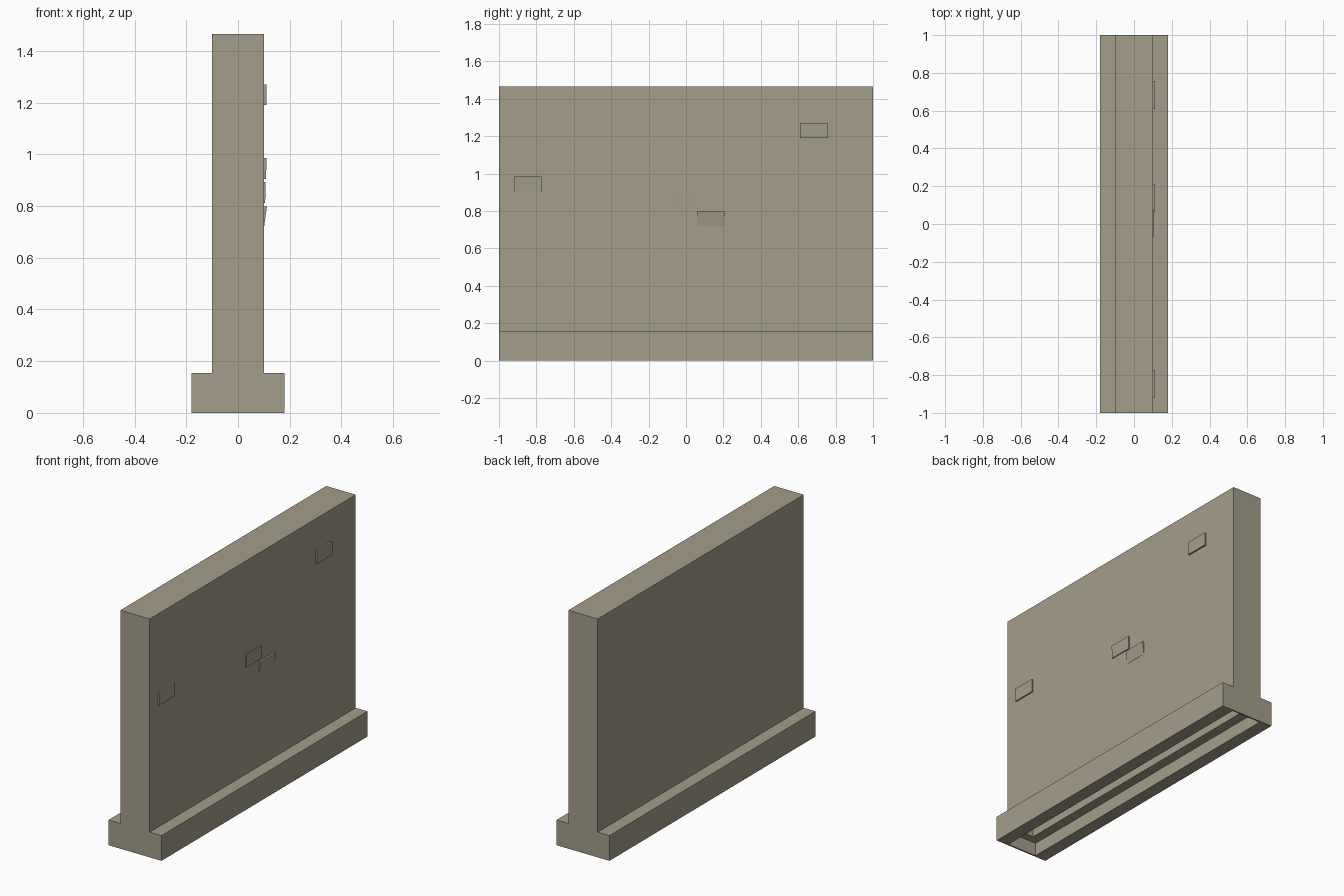
import bpy
import bmesh

cube = bpy.data.objects.get("Cube")
if cube:
    bpy.data.objects.remove(cube, do_unlink=True)

# Single concrete colour
concrete = bpy.data.materials.new("warm_grey_concrete")
concrete.use_nodes = True
COLOR = (0.37, 0.34, 0.25, 1)
concrete.diffuse_color = COLOR
concrete.node_tree.nodes["Principled BSDF"].inputs["Base Color"].default_value = COLOR


def extrude_profile(name, profile, y0, y1):
    """Closed x-z profile swept along y."""
    bm = bmesh.new()
    face = bm.faces.new([bm.verts.new((x, y0, z)) for x, z in profile])
    swept = bmesh.ops.extrude_face_region(bm, geom=[face])
    verts = [v for v in swept["geom"] if isinstance(v, bmesh.types.BMVert)]
    bmesh.ops.translate(bm, verts=verts, vec=(0, y1 - y0, 0))
    bmesh.ops.recalc_face_normals(bm, faces=bm.faces)
    mesh = bpy.data.meshes.new(name)
    bm.to_mesh(mesh)
    bm.free()
    mesh.materials.append(concrete)
    obj = bpy.data.objects.new(name, mesh)
    bpy.context.collection.objects.link(obj)
    return obj


def mirrored(half):
    return half + [(-x, z) for x, z in reversed(half)]


# Wall slab standing on a wider footing
BASE, WALL, STEP, TOP = 0.18, 0.1, 0.155, 1.465
barrier = extrude_profile("barrier_wall", mirrored(
    [(BASE, 0), (BASE, STEP), (WALL, STEP), (WALL, TOP)]), -1, 1)

# Stepped channel under the footing, closed by thin ends
channels = [("wide_channel", WALL, -0.02, 0.08, 0.99),
            ("narrow_groove", 0.04, 0.06, 0.155, 0.94)]
for name, half, low, high, reach in channels:
    cutter = extrude_profile(name, mirrored([(half, low), (half, high)]), -reach, reach)
    cutter.hide_render = True
    cut = barrier.modifiers.new(name, "BOOLEAN")
    cut.operation = "DIFFERENCE"
    cut.solver = "EXACT"
    cut.object = cutter
    bpy.context.view_layer.objects.active = barrier
    bpy.ops.object.modifier_apply(modifier=cut.name)
    bpy.data.objects.remove(cutter, do_unlink=True)

# Small raised plates on the left face: y start, z bottom, z top, depth at bottom and top
plates = [(-0.92, 0.905, 0.985, 0.008, 0.011),
          (-0.07, 0.812, 0.893, 0.005, 0.007),
          (0.06, 0.72, 0.798, 0.001, 0.012),
          (0.61, 1.19, 1.27, 0.010, 0.011)]
for i, (y, low, high, d0, d1) in enumerate(plates):
    extrude_profile(f"raised_plate_{i + 1}", [
        (WALL - 0.01, low), (WALL + d0, low), (WALL + d1, high), (WALL - 0.01, high)], y, y + 0.148)
